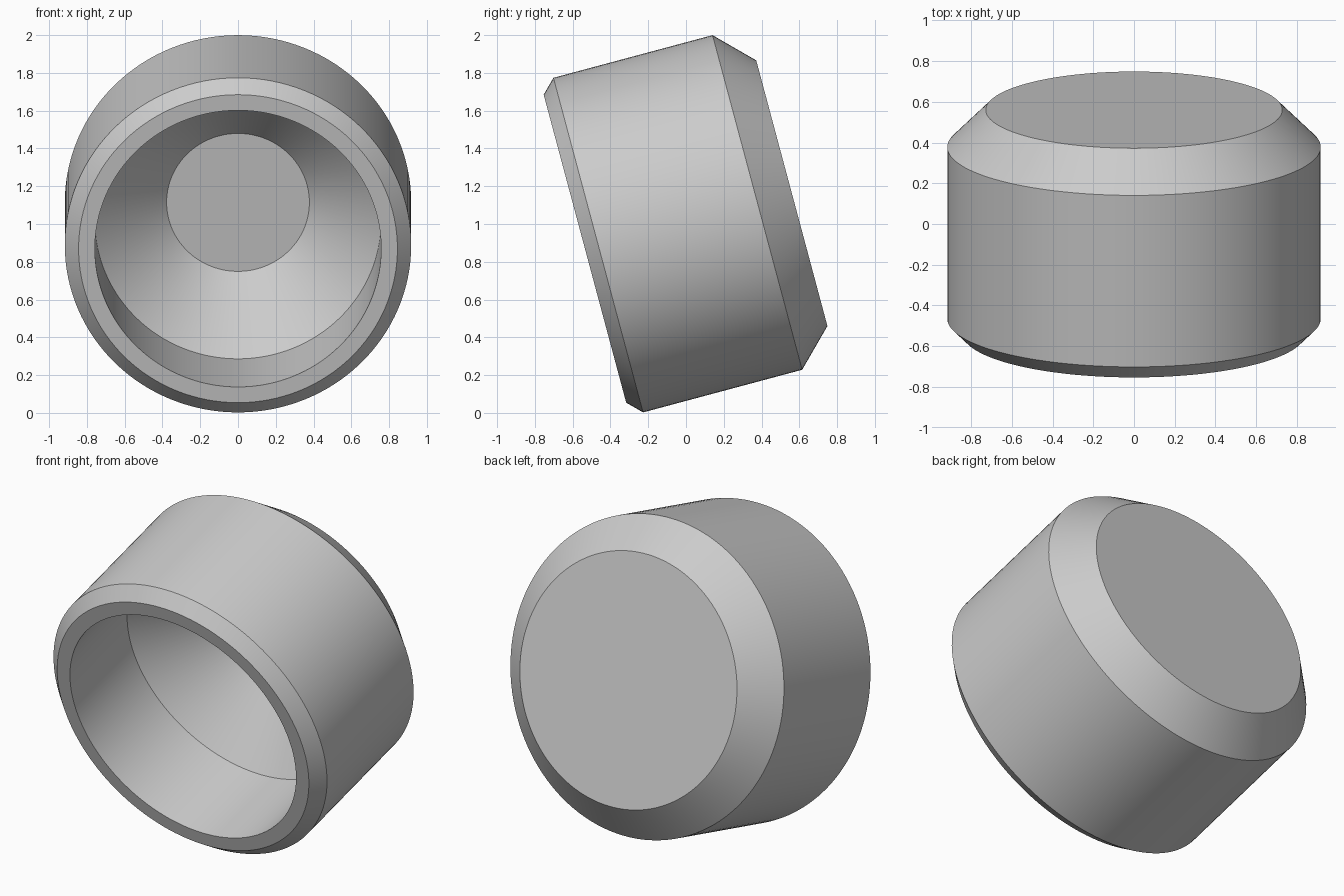
import bpy
import bmesh
import math

if "Cube" in bpy.data.objects:
    bpy.data.objects.remove(bpy.data.objects["Cube"], do_unlink=True)

SEGMENTS = 128

# One plain grey for the whole body
grey = bpy.data.materials.new("plain_grey")
grey.use_nodes = True
colour = (0.6, 0.6, 0.6, 1.0)
grey.diffuse_color = colour
grey.node_tree.nodes["Principled BSDF"].inputs["Base Color"].default_value = colour

# Profile (radius, distance along axis): back face, outer wall, rim, bore, cone, floor
profile = [
    (0.728, 0.842),   # back face edge
    (0.917, 0.653),   # back chamfer
    (0.917, -0.219),  # outer wall
    (0.844, -0.292),  # front chamfer
    (0.758, -0.292),  # flat rim
    (0.758, 0.283),   # bore
    (0.378, 0.654),   # conical seat down to the floor
]


def lathe(name, points, material):
    """Turn an open profile about z and cap both ends with flat discs."""
    bm = bmesh.new()
    rings = []
    for radius, z in points:
        rings.append([
            bm.verts.new((radius * math.cos(a), radius * math.sin(a), z))
            for a in (math.tau * i / SEGMENTS for i in range(SEGMENTS))
        ])
    for upper, lower in zip(rings, rings[1:]):
        for i in range(SEGMENTS):
            j = (i + 1) % SEGMENTS
            bm.faces.new((upper[i], lower[i], lower[j], upper[j]))
    bm.faces.new(rings[0])
    bm.faces.new(rings[-1][::-1])
    bmesh.ops.recalc_face_normals(bm, faces=bm.faces[:])
    mesh = bpy.data.meshes.new(name)
    bm.to_mesh(mesh)
    bm.free()
    mesh.materials.append(material)
    obj = bpy.data.objects.new(name, mesh)
    bpy.context.collection.objects.link(obj)
    return obj


# Hollow cup, open to the front and tipped 15 degrees downwards
cup = lathe("chamfered_cup", profile, grey)
cup.rotation_euler = (math.radians(-75), 0, 0)
cup.location = (0, -0.253, 0.945)

bpy.ops.object.select_all(action='DESELECT')
cup.select_set(True)
bpy.context.view_layer.objects.active = cup
bpy.ops.object.shade_smooth_by_angle(angle=math.radians(30))
